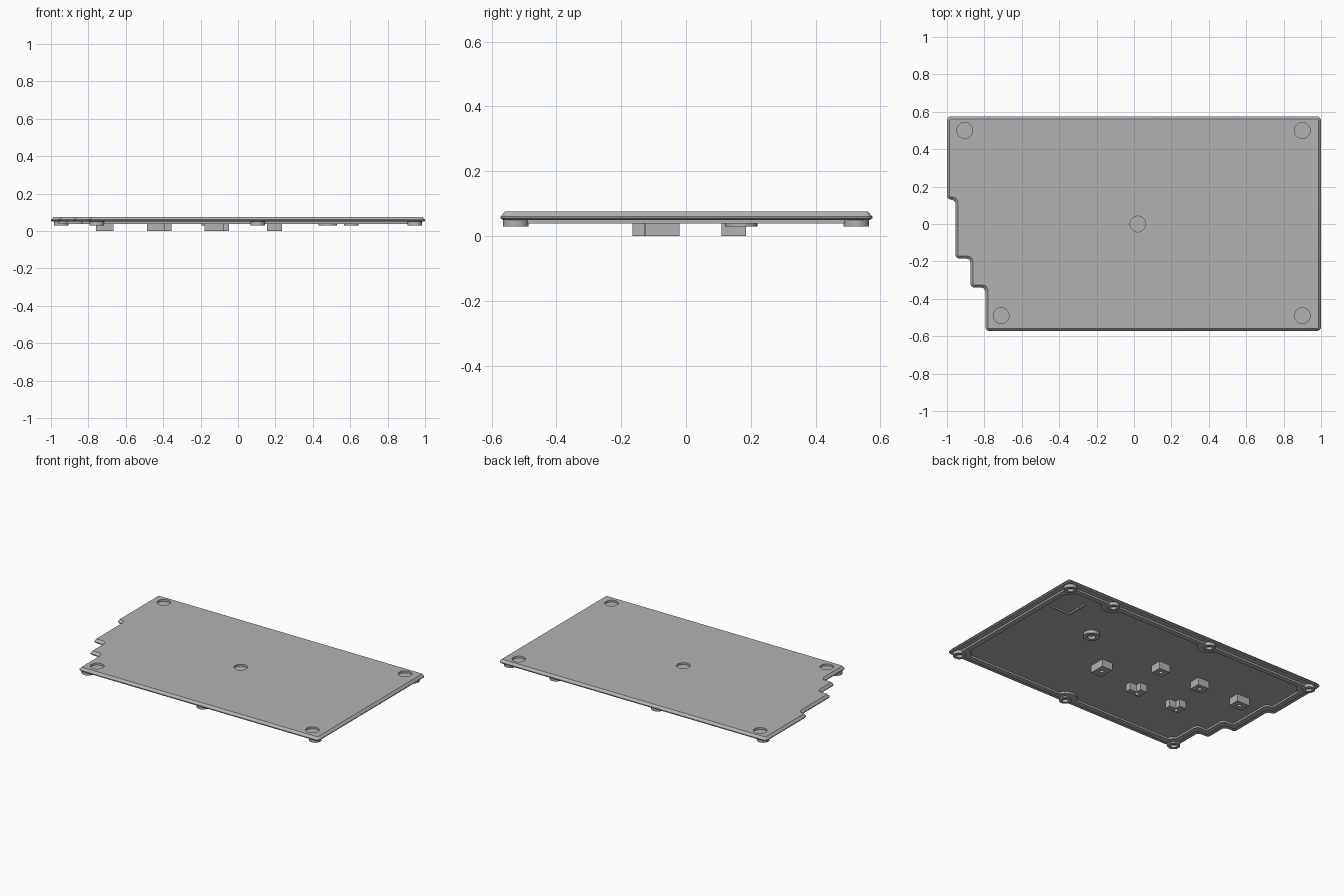
import bpy, bmesh, math
from mathutils import Vector

if "Cube" in bpy.data.objects:
    bpy.data.objects.remove(bpy.data.objects["Cube"], do_unlink=True)

grey = bpy.data.materials.new("plain grey")
grey.use_nodes = True
grey.diffuse_color = (0.45, 0.45, 0.45, 1)
grey.node_tree.nodes["Principled BSDF"].inputs["Base Color"].default_value = (0.45, 0.45, 0.45, 1)

# Stepped cover outline, anticlockwise
OUTLINE = [(-0.795, -0.572), (1, -0.572), (1, 0.575), (-1, 0.575), (-1, 0.13),
           (-0.955, 0.13), (-0.955, -0.185), (-0.875, -0.185), (-0.875, -0.34), (-0.795, -0.34)]


def rounded(points, inset=0.0, radius=0.022, steps=5):
    """Inset an anticlockwise polygon and round each corner."""
    pts = [Vector(p) for p in points]
    loop = []
    for i, p in enumerate(pts):
        a = (p - pts[i - 1]).normalized()
        b = (pts[(i + 1) % len(pts)] - p).normalized()
        na, nb = Vector((-a.y, a.x)), Vector((-b.y, b.x))
        corner = p + (na + nb) * inset
        convex = a.cross(b) > 0
        r = max(radius - inset, 0.004) if convex else min(radius + inset, 0.03)
        side = 1 if convex else -1
        centre = corner + (na + nb) * r * side
        for k in range(steps):
            t = k / (steps - 1) * math.pi / 2
            loop.append(centre - side * r * (na * math.cos(t) + nb * math.sin(t)))
    return loop


def circle(x, y, r, n=32):
    return [(x + r * math.cos(2 * math.pi * k / n), y + r * math.sin(2 * math.pi * k / n))
            for k in range(n)]


def loft(name, layers):
    """Join equal-length loops, given as (loop, z), into a closed solid."""
    bm = bmesh.new()
    rings = [[bm.verts.new((p[0], p[1], z)) for p in loop] for loop, z in layers]
    bm.faces.new(rings[0][::-1])
    bm.faces.new(rings[-1])
    n = len(rings[0])
    for low, high in zip(rings, rings[1:]):
        for i in range(n):
            j = (i + 1) % n
            bm.faces.new((low[i], low[j], high[j], high[i]))
    bmesh.ops.recalc_face_normals(bm, faces=bm.faces)
    mesh = bpy.data.meshes.new(name)
    bm.to_mesh(mesh)
    bm.free()
    mesh.materials.append(grey)
    obj = bpy.data.objects.new(name, mesh)
    bpy.context.collection.objects.link(obj)
    return obj


def prism(name, loop, z0, z1):
    return loft(name, [(loop, z0), (loop, z1)])


def cut(obj, cutters):
    """Subtract the cutters, apply the result and discard them."""
    for c in cutters:
        c.hide_render = True
        mod = obj.modifiers.new("cut", "BOOLEAN")
        mod.operation, mod.solver, mod.object = "DIFFERENCE", "EXACT", c
    bpy.context.view_layer.update()
    result = obj.evaluated_get(bpy.context.evaluated_depsgraph_get())
    mesh = bpy.data.meshes.new_from_object(result)
    obj.modifiers.clear()
    obj.data = mesh
    for c in cutters:
        bpy.data.objects.remove(c, do_unlink=True)


parts = []

# Cover plate with chamfered rim and shallow round recesses on top
plate = loft("cover_plate", [(rounded(OUTLINE, d), z) for d, z in
                             ((0.006, 0.05), (0, 0.055), (0, 0.06), (0.014, 0.075))])
FEET = [(0.02, 0), (0.9, 0.5), (-0.905, 0.5), (0.9, -0.49), (-0.71, -0.49)]
cut(plate, [prism("recess_cutter", circle(x, y, 0.042), 0.062, 0.1) for x, y in FEET])
parts.append(plate)

# Locating rib under the plate, widened around the screw bosses
BOSSES = [(0.945, 0.525), (0.605, 0.525), (-0.155, 0.525), (-0.945, 0.525),
          (-0.755, -0.525), (0.105, -0.525), (0.945, -0.525)]
rib = prism("underside_rib", rounded(OUTLINE, 0.04), 0.038, 0.053)
hollow = prism("rib_hollow", rounded(OUTLINE, 0.075), 0.02, 0.07)
cut(hollow, [prism("boss_keepout", circle(x, y, 0.075), 0, 0.09) for x, y in BOSSES])
cut(rib, [hollow])
cut(rib, [prism("boss_clearance", circle(x, y, 0.03), 0, 0.09) for x, y in BOSSES])
parts.append(rib)

# Screw bosses and the larger inner spacer
for i, (x, y, r) in enumerate([(x, y, 0.039) for x, y in BOSSES] + [(0.48, 0.17, 0.05)]):
    boss = prism("inner_spacer" if r > 0.04 else f"screw_boss_{i + 1}", circle(x, y, r), 0.03, 0.054)
    cut(boss, [prism("bore", circle(x, y, r * 0.5), 0, 0.048)])
    parts.append(boss)

# Support posts with screw holes; the front pair has a notched corner
POSTS = [(0.155, 0.235, -0.125, -0.02, False), (-0.13, -0.048, 0.11, 0.185, False),
         (-0.44, -0.355, 0.11, 0.185, False), (-0.76, -0.665, 0.11, 0.185, False),
         (-0.178, -0.075, -0.165, -0.09, True), (-0.487, -0.39, -0.165, -0.09, True)]
for i, (x0, x1, y0, y1, notched) in enumerate(POSTS):
    mx, my = (x0 + x1) / 2, (y0 + y1) / 2
    if notched:
        loop = [(x0, y0), (x1, y0), (x1, my), (mx, my), (mx, y1), (x0, y1)]
        hole = (mx - 0.015, my - 0.015)
    else:
        loop = [(x0, y0), (x1, y0), (x1, y1), (x0, y1)]
        hole = (mx, my)
    post = prism(f"support_post_{i + 1}", loop, 0, 0.054)
    cut(post, [prism("screw_hole", circle(*hole, 0.013, 16), -0.01, 0.025)])
    parts.append(post)

# Low corner wall inside the rib
parts.append(prism("corner_wall", [(0.74, 0.27), (0.885, 0.27), (0.885, 0.278), (0.748, 0.278),
                                   (0.748, 0.43), (0.74, 0.43)], 0.04, 0.053))

# Smooth the round surfaces and keep the edges crisp
bpy.ops.object.select_all(action="DESELECT")
for obj in parts:
    obj.select_set(True)
bpy.context.view_layer.objects.active = plate
bpy.ops.object.shade_smooth_by_angle(angle=math.radians(30))
